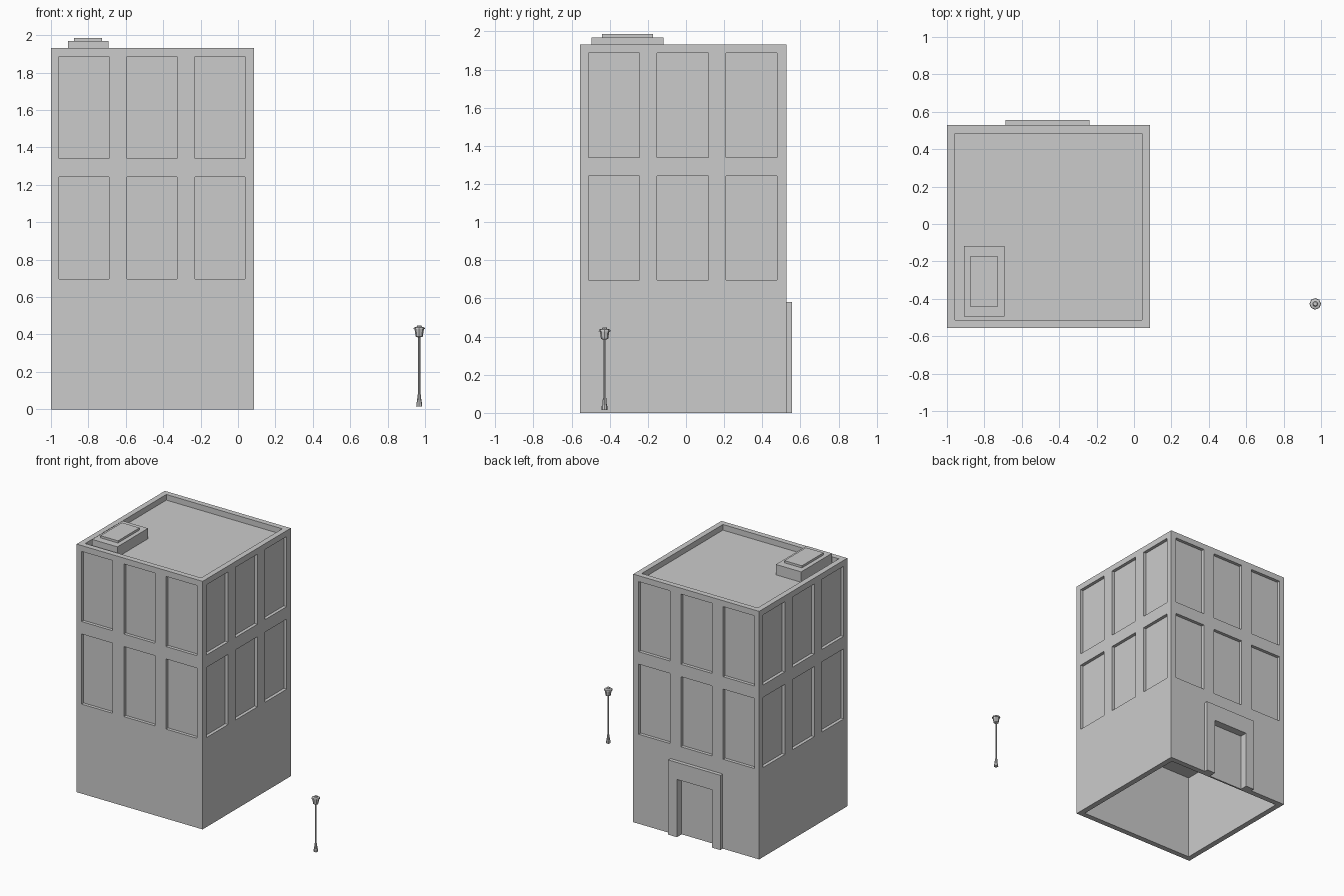
import bpy, bmesh, math
from mathutils import Matrix, Vector

if "Cube" in bpy.data.objects:
    bpy.data.objects.remove(bpy.data.objects["Cube"])

X0, X1, Y0, Y1, H = -1.0, 0.085, -0.557, 0.528, 1.932   # building extents
WALL, RECESS = 0.043, 0.025


def boxes(name, spans):
    """One object made of boxes given as (x0, x1, y0, y1, z0, z1)."""
    bm = bmesh.new()
    for a, b, c, d, e, f in spans:
        m = Matrix.Translation(((a + b) / 2, (c + d) / 2, (e + f) / 2))
        m = m @ Matrix.Diagonal((b - a, d - c, f - e, 1))
        bmesh.ops.create_cube(bm, size=1, matrix=m)
    return finish(name, bm)


def finish(name, bm):
    bmesh.ops.recalc_face_normals(bm, faces=bm.faces)
    me = bpy.data.meshes.new(name)
    bm.to_mesh(me)
    bm.free()
    ob = bpy.data.objects.new(name, me)
    bpy.context.collection.objects.link(ob)
    return ob


def cut(ob, cutter):
    mod = ob.modifiers.new("cut", "BOOLEAN")
    mod.operation, mod.solver, mod.object = "DIFFERENCE", "EXACT", cutter
    bpy.context.view_layer.objects.active = ob
    bpy.ops.object.modifier_apply(modifier=mod.name)
    bpy.data.objects.remove(cutter)


# main block
building = boxes("building", [(X0, X1, Y0, Y1, 0, H)])

# window recesses: three columns by two rows on each of the four walls
windows = []
for z0, z1 in ((0.697, 1.243), (1.34, 1.886)):
    for i in (-1, 0, 1):
        cx, cy, hw = -0.46 + 0.364 * i, -0.017 + 0.361 * i, 0.134
        windows += [(cx - hw, cx + hw, Y0 - 0.1, Y0 + RECESS, z0, z1),
                    (cx - hw, cx + hw, Y1 - RECESS, Y1 + 0.1, z0, z1),
                    (X0 - 0.1, X0 + RECESS, cy - hw, cy + hw, z0, z1),
                    (X1 - RECESS, X1 + 0.1, cy - hw, cy + hw, z0, z1)]
cut(building, boxes("window_cutter", windows))

# sunken roof behind the parapet, open ground floor and the door recess
inner = (X0 + WALL, X1 - WALL, Y0 + WALL, Y1 - WALL)
cut(building, boxes("hollow_cutter", [
    inner + (1.888, H + 0.1),
    inner + (-0.1, 0.67),
    (-0.612, -0.312, Y1 - 0.03, Y1 + 0.1, -0.1, 0.45)]))

# door surround
boxes("door_jambs", [(-0.686, -0.612, Y1, 0.557, 0, 0.45),
                     (-0.312, -0.237, Y1, 0.557, 0, 0.45)])
boxes("door_lintel", [(-0.686, -0.237, Y1, 0.557, 0.45, 0.582)])

# rooftop unit with raised lid
boxes("roof_unit", [(-0.91, -0.693, -0.495, -0.117, 1.888, 1.969)])
boxes("roof_unit_lid", [(-0.877, -0.726, -0.44, -0.174, 1.969, 1.986)])


def turned(name, profile, sides=8, at=(0.969, -0.427)):
    """Closed solid of revolution from (radius, height) points."""
    bm = bmesh.new()
    rings = [[bm.verts.new((at[0] + r * math.cos(2 * math.pi * k / sides),
                            at[1] + r * math.sin(2 * math.pi * k / sides), z))
              for k in range(sides)] for r, z in profile]
    for a, b in zip(rings, rings[1:]):
        for k in range(sides):
            n = (k + 1) % sides
            bm.faces.new((a[k], a[n], b[n], b[k]))
    bm.faces.new(rings[0])
    bm.faces.new(rings[-1])
    return finish(name, bm)


# street lamp
turned("lamp_base", [(0.016, 0.016), (0.015, 0.036), (0.012, 0.04), (0.009, 0.078)])
turned("lamp_post", [(0.006, 0.07), (0.006, 0.392)])
turned("lamp_head", [(0.008, 0.385), (0.019, 0.388), (0.025, 0.428)])
turned("lamp_cap", [(0.031, 0.428), (0.029, 0.437), (0.014, 0.441), (0.011, 0.449)])
